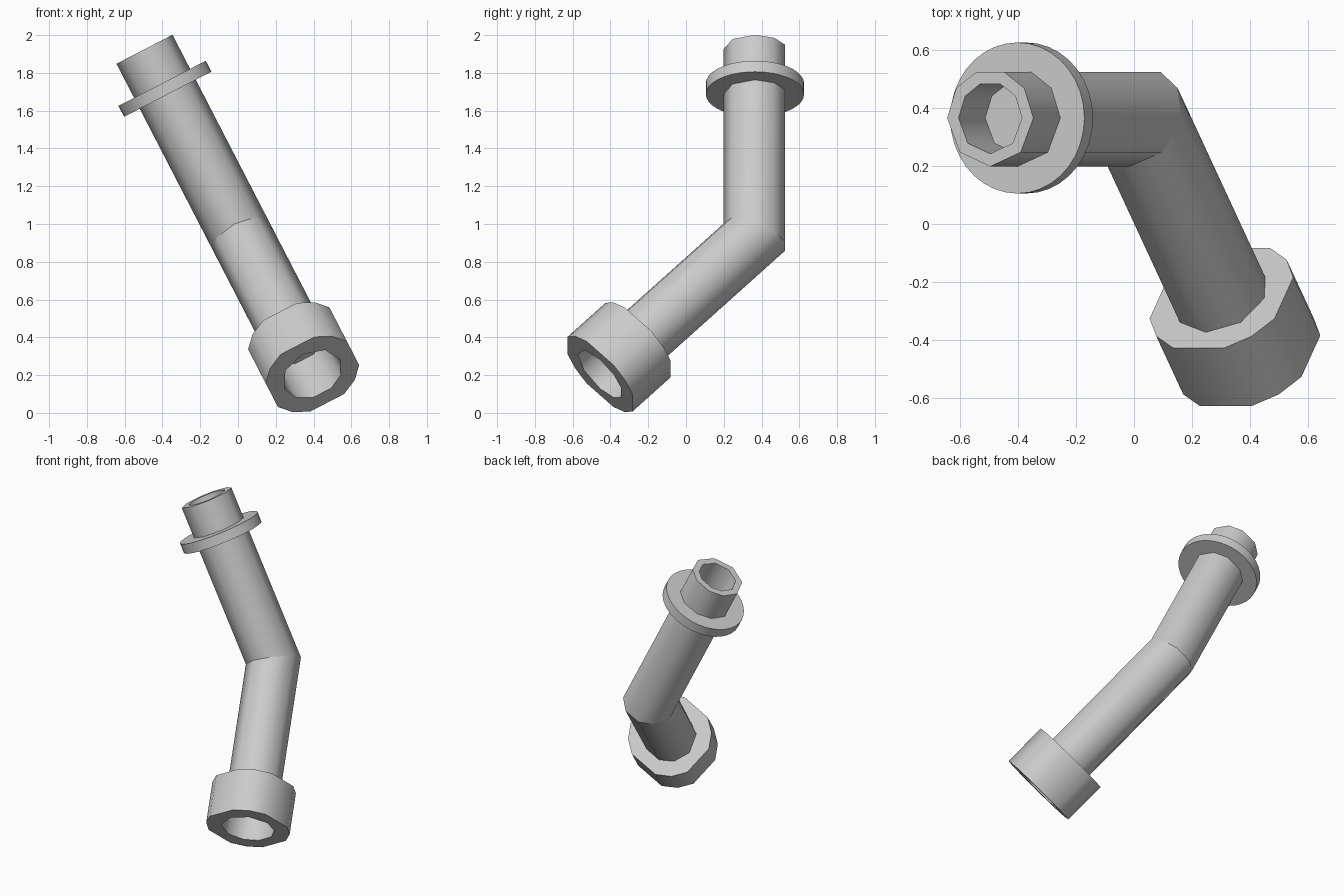
import bpy, bmesh
from math import radians, cos, sin
from mathutils import Vector

if "Cube" in bpy.data.objects:
    bpy.data.objects.remove(bpy.data.objects["Cube"])

# Centreline: upper mouth, elbow, lower mouth
TOP = Vector((-0.495, 0.365, 1.925))
ELBOW = Vector((0.014, 0.365, 0.94))
BOTTOM = Vector((0.394, -0.455, 0.205))
U1 = (ELBOW - TOP).normalized()
U2 = (BOTTOM - ELBOW).normalized()
W = U1.cross(Vector((0, 1, 0))).normalized()   # shared sideways axis

PIPE = [0, 38, 71, 109, 142, 180, 225, 270, 315]
COLLAR = [q + a for q in (0, 90, 180, 270) for a in (22.5, 45, 67.5)]
ROUND = [i * 360 / 36 for i in range(36)]
R, R_MOUTH, R_BIG = 0.167, 0.123, 0.262
COLLAR_LEN, MOUTH_DEPTH = 0.285, 0.2


def ring(center, axis, radius, angles):
    v = W.cross(axis).normalized()
    return [center + radius * (W * cos(radians(a)) + v * sin(radians(a))) for a in angles]


def mitre(radius, angles):
    n = (U1 + U2).normalized()
    return [p - U1 * ((p - ELBOW).dot(n) / U1.dot(n)) for p in ring(ELBOW, U1, radius, angles)]


def loft(bm, rings):
    loops = [[bm.verts.new(p) for p in r] for r in rings]
    for a, b in zip(loops, loops[1:]):
        for i in range(len(a)):
            j = (i + 1) % len(a)
            bm.faces.new((a[i], a[j], b[j], b[i]))
    return loops


def edges_of(bm, loop):
    return [bm.edges.get((loop[i - 1], loop[i])) for i in range(len(loop))]


def finish(name, bm, angle):
    bmesh.ops.recalc_face_normals(bm, faces=bm.faces[:])
    mesh = bpy.data.meshes.new(name)
    bm.to_mesh(mesh)
    bm.free()
    obj = bpy.data.objects.new(name, mesh)
    bpy.context.collection.objects.link(obj)
    bpy.ops.object.select_all(action='DESELECT')
    obj.select_set(True)
    bpy.context.view_layer.objects.active = obj
    bpy.ops.object.shade_smooth_by_angle(angle=radians(angle))


# Bent pipe with a blind hole in its upper mouth
bm = bmesh.new()
loops = loft(bm, [
    ring(BOTTOM - U2 * COLLAR_LEN, U2, R, PIPE),
    mitre(R, PIPE),
    ring(TOP, U1, R, PIPE),
    ring(TOP, U1, R_MOUTH, PIPE),
    ring(TOP + U1 * MOUTH_DEPTH, U1, R_MOUTH, PIPE),
])
bm.faces.new(loops[0])
bm.faces.new(loops[-1])
for e in edges_of(bm, loops[1]):
    e.smooth = False
finish("bent_pipe", bm, 50)

# Thick collar around the lower mouth
bm = bmesh.new()
ends = (BOTTOM, BOTTOM - U2 * COLLAR_LEN)
outer = loft(bm, [ring(c, U2, R_BIG, COLLAR) for c in ends])
inner = loft(bm, [ring(c, U2, R, PIPE) for c in ends])
for o, i in zip(outer, inner):
    bmesh.ops.triangle_fill(bm, use_beauty=True, use_dissolve=False,
                            edges=edges_of(bm, o) + edges_of(bm, i))
finish("lower_collar", bm, 50)

# Thin round flange near the upper mouth
bm = bmesh.new()
loops = loft(bm, [ring(TOP + U1 * d, U1, 0.26, ROUND) for d in (0.203, 0.268)])
for l in loops:
    bm.faces.new(l)
finish("upper_flange", bm, 30)
